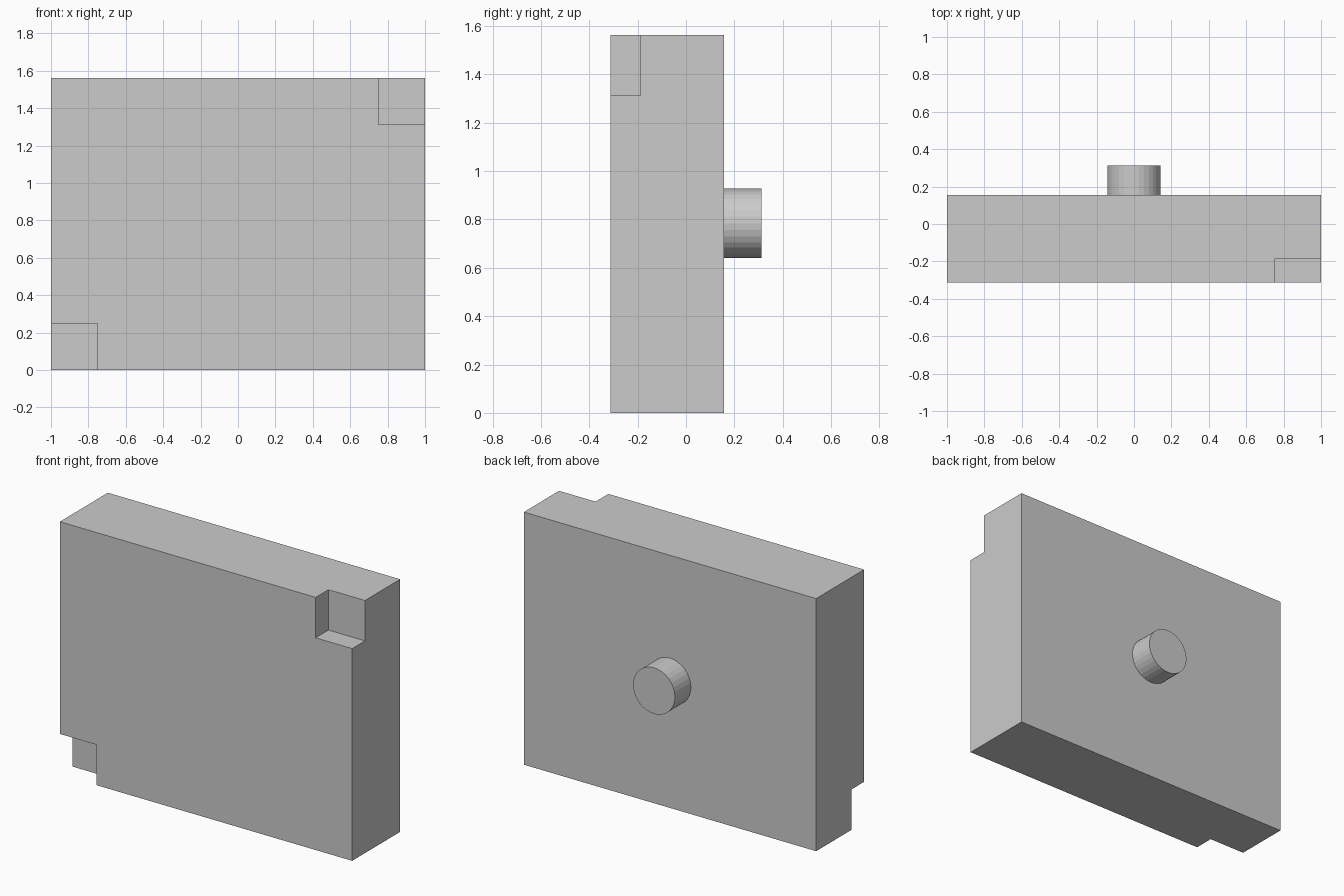
import bpy
import math

if "Cube" in bpy.data.objects:
    bpy.data.objects.remove(bpy.data.objects["Cube"])

FRONT, BACK, PEG_END = -0.3125, 0.1563, 0.3125
HEIGHT = 1.5625
NOTCH, NOTCH_DEPTH = 0.25, 0.125


def box(name, lo, hi):
    bpy.ops.mesh.primitive_cube_add(size=1, location=[(a + b) / 2 for a, b in zip(lo, hi)])
    obj = bpy.context.object
    obj.name = name
    obj.scale = [b - a for a, b in zip(lo, hi)]
    bpy.ops.object.transform_apply(location=False, rotation=False, scale=True)
    return obj


# Main slab
slab = box("slab", (-1, FRONT, 0), (1, BACK, HEIGHT))

# Two opposite front corner notches: upper right and lower left
over = 0.1
floor = FRONT + NOTCH_DEPTH
cutters = [
    box("upper_notch_cutter", (1 - NOTCH, FRONT - over, HEIGHT - NOTCH),
        (1 + over, floor, HEIGHT + over)),
    box("lower_notch_cutter", (-1 - over, FRONT - over, -over),
        (-1 + NOTCH, floor, NOTCH)),
]
for cutter in cutters:
    cut = slab.modifiers.new(cutter.name, 'BOOLEAN')
    cut.operation = 'DIFFERENCE'
    cut.solver = 'EXACT'
    cut.object = cutter
    bpy.context.view_layer.objects.active = slab
    bpy.ops.object.modifier_apply(modifier=cut.name)
    bpy.data.objects.remove(cutter, do_unlink=True)

# Round peg on the centre of the back face
bpy.ops.mesh.primitive_cylinder_add(
    vertices=32, radius=0.143, depth=PEG_END - BACK,
    location=(0, (BACK + PEG_END) / 2, 0.784), rotation=(math.pi / 2, 0, 0))
bpy.context.object.name = "back_peg"
